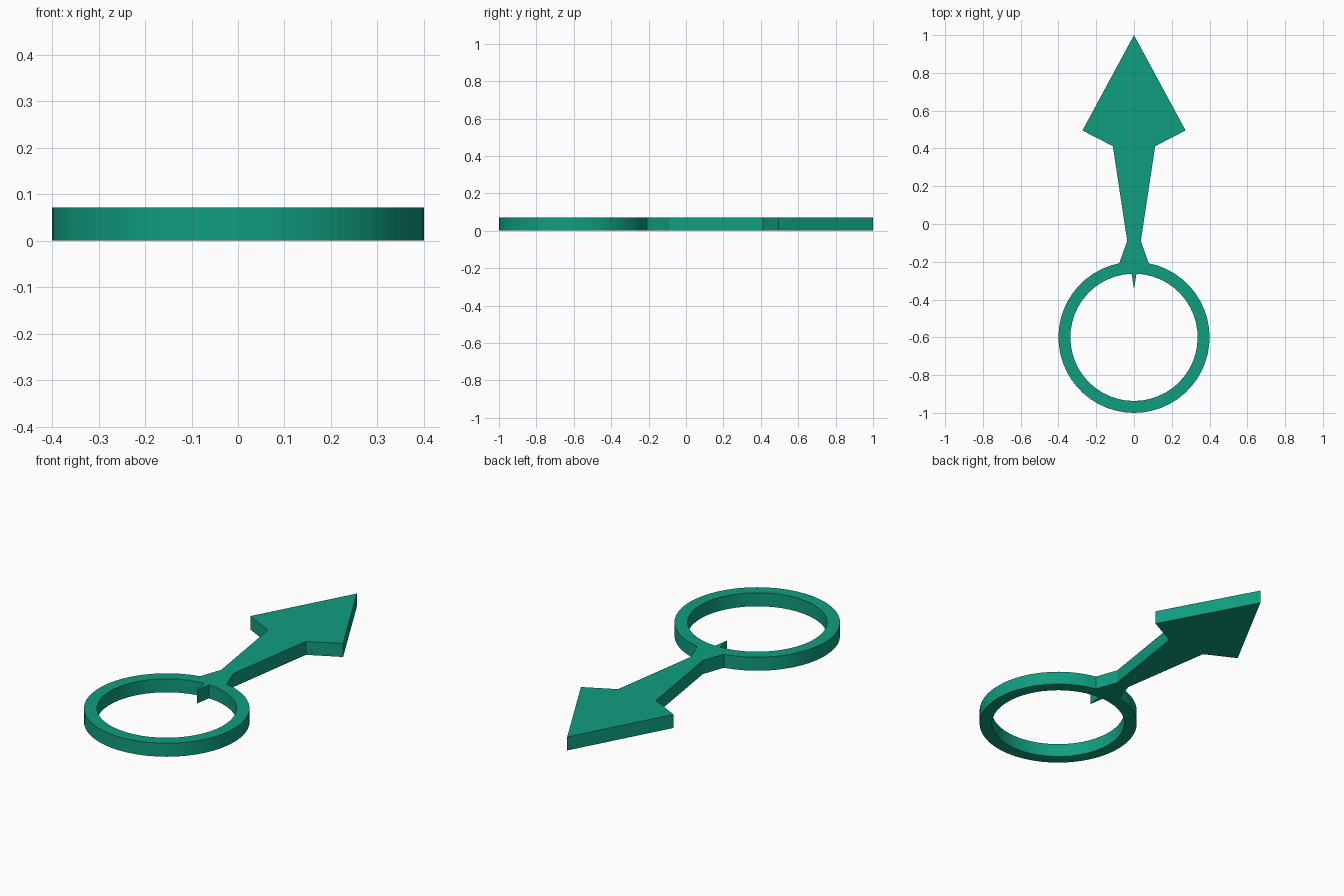
import bpy, bmesh, math

if "Cube" in bpy.data.objects:
    bpy.data.objects.remove(bpy.data.objects["Cube"])

HEIGHT = 0.072
CY, R_OUT, R_IN = -0.6, 0.4, 0.337   # ring centre and radii
SEG = 48

# Right half of the arrow, from tip down to the ring
head = [(0.273, 0.495), (0.112, 0.412), (0.036, -0.09)]


def arc(radius, half_gap):
    """Clockwise arc from right of the top gap round to its left."""
    a0 = math.pi / 2 - half_gap
    sweep = 2 * math.pi - 2 * half_gap
    return [(radius * math.cos(a0 - sweep * i / SEG),
             CY + radius * math.sin(a0 - sweep * i / SEG)) for i in range(SEG + 1)]


# Outer outline: arrow head, tapered shaft, flared neck, ring
outer = [(0, 1.0)] + head + arc(R_OUT, math.asin(0.078 / R_OUT))
outer += [(-x, y) for x, y in reversed(head)]
# Inner outline: ring hole with the small spike at the top
inner = arc(R_IN, math.asin(0.013 / R_IN)) + [(0, -0.345)]

bm = bmesh.new()
edges = []
for loop in (outer, inner):
    vs = [bm.verts.new((x, y, 0)) for x, y in loop]
    edges += [bm.edges.new((vs[i - 1], vs[i])) for i in range(len(vs))]
bmesh.ops.triangle_fill(bm, use_beauty=True, use_dissolve=False, edges=edges)

# Thicken the plate
res = bmesh.ops.extrude_face_region(bm, geom=bm.faces[:], use_keep_orig=True)
top = [g for g in res["geom"] if isinstance(g, bmesh.types.BMVert)]
bmesh.ops.translate(bm, verts=top, vec=(0, 0, HEIGHT))
bmesh.ops.recalc_face_normals(bm, faces=bm.faces[:])

mesh = bpy.data.meshes.new("ring_pointer")
bm.to_mesh(mesh)
bm.free()
obj = bpy.data.objects.new("ring_pointer", mesh)
bpy.context.collection.objects.link(obj)

mat = bpy.data.materials.new("teal_green")
mat.diffuse_color = (0.005, 0.34, 0.215, 1)
mat.use_nodes = True
mat.node_tree.nodes["Principled BSDF"].inputs["Base Color"].default_value = mat.diffuse_color
mesh.materials.append(mat)

# Smooth ring walls, sharp corners
bpy.context.view_layer.objects.active = obj
obj.select_set(True)
bpy.ops.object.shade_smooth_by_angle(angle=math.radians(20))
